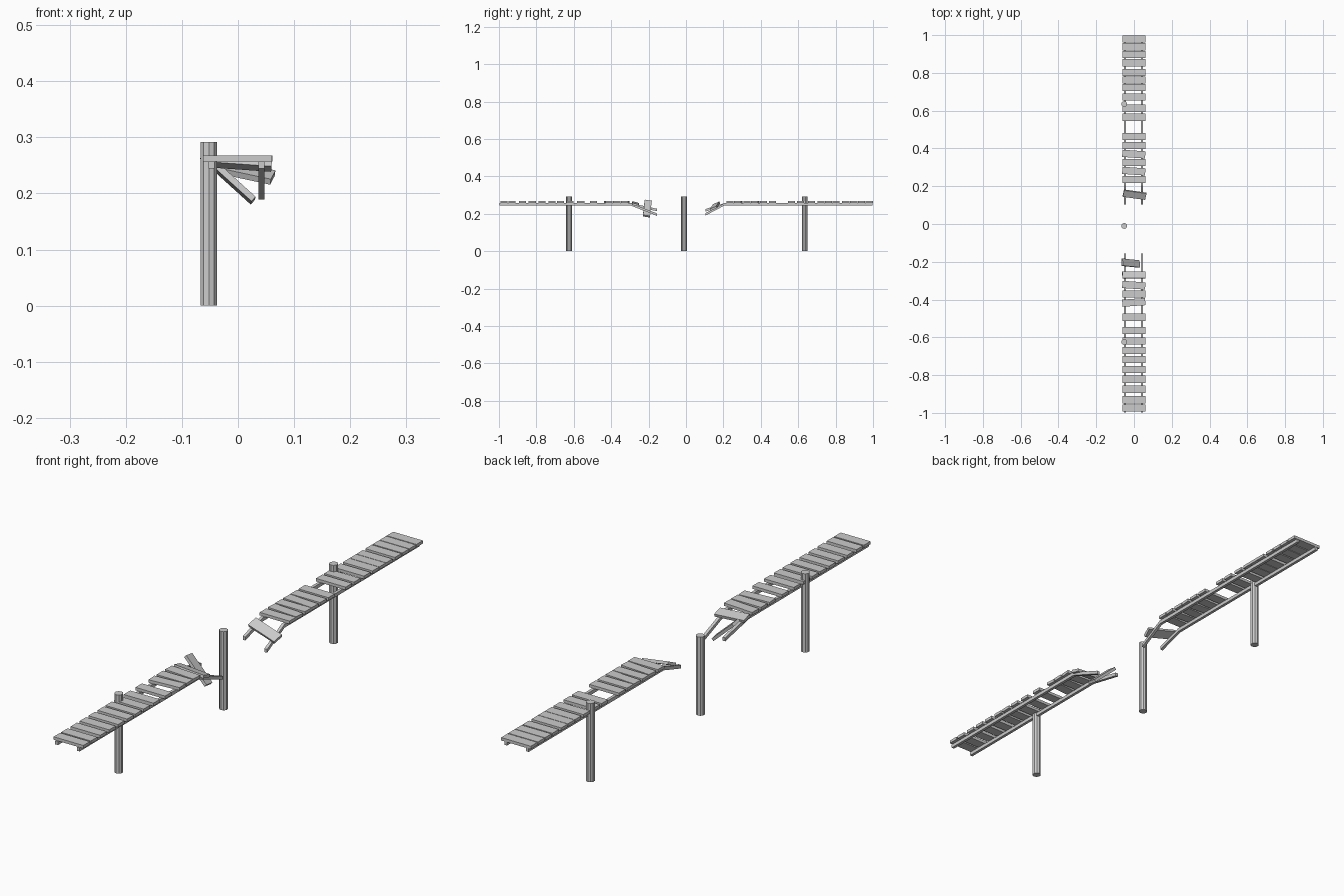
import bpy, bmesh
from math import radians
from mathutils import Matrix, Euler

if "Cube" in bpy.data.objects:
    bpy.data.objects.remove(bpy.data.objects["Cube"])

TOP, BOT = 0.257, 0.244      # rail top and bottom heights


def finish(bm, name):
    bmesh.ops.recalc_face_normals(bm, faces=bm.faces)
    me = bpy.data.meshes.new(name)
    bm.to_mesh(me)
    bm.free()
    ob = bpy.data.objects.new(name, me)
    bpy.context.collection.objects.link(ob)
    return ob


def plank(name, y, width=0.038, x=-0.001, z=0.2625, pitch=0, roll=0, yaw=0):
    bm = bmesh.new()
    bmesh.ops.create_cube(bm, size=1, matrix=Matrix.Diagonal((0.122, width, 0.011, 1)))
    ob = finish(bm, name)
    ob.location = (x, y, z)
    ob.rotation_euler = Euler((radians(pitch), radians(roll), radians(yaw)))


def rail(name, x, y_out, y_bend, y_end, drop, w=0.011):
    # side profile: flat run, then a broken end that sags
    prof = [(y_out, TOP), (y_bend, TOP), (y_end, TOP - drop),
            (y_end, BOT - drop), (y_bend, BOT), (y_out, BOT)]
    bm = bmesh.new()
    a = [bm.verts.new((x - w / 2, y, z)) for y, z in prof]
    b = [bm.verts.new((x + w / 2, y, z)) for y, z in prof]
    for i in range(5):
        bm.faces.new((a[i], a[i + 1], b[i + 1], b[i]))
    bm.faces.new((a[5], a[0], b[0], b[5]))
    for s in (a, b):
        bm.faces.new((s[0], s[1], s[4], s[5]))
        bm.faces.new((s[1], s[2], s[3], s[4]))
    finish(bm, name)


# posts along the left side
for i, y in enumerate((-0.625, -0.01, 0.635)):
    bm = bmesh.new()
    bmesh.ops.create_cone(bm, cap_ends=True, segments=10, radius1=0.0155,
                          radius2=0.0155, depth=0.292,
                          matrix=Matrix.Translation((-0.052, y, 0.146)))
    finish(bm, f"post_{i + 1}")

# two pairs of support rails, right-hand ends sag further
for side, x, d_front, d_back in (("left", -0.047, 0.030, 0.032), ("right", 0.042, 0.055, 0.054)):
    rail(f"front_rail_{side}", x, -0.997, -0.295, -0.155, d_front)
    rail(f"back_rail_{side}", x, 0.998, 0.205, 0.103, d_back)

# level planks: position and small yaw of the loose ones
front = [(-0.324, -4), (-0.37, 0), (-0.415, 4), (-0.494, 0), (-0.563, 0), (-0.62, 0),
         (-0.67, 0), (-0.717, 0), (-0.77, 0), (-0.822, 0), (-0.875, 0), (-0.93, 0), (-0.974, 0)]
back = [(0.98, 0), (0.938, 0), (0.897, 0), (0.854, 0), (0.802, 0), (0.762, 0), (0.722, 0),
        (0.672, 0), (0.613, 0), (0.565, 0), (0.463, 0), (0.415, 0), (0.37, -4), (0.326, 0),
        (0.28, -4), (0.235, 0)]
for i, (y, yaw) in enumerate(front + back):
    plank(f"plank_{i + 1}", y, yaw=yaw)

# loose planks on the broken ends
plank("sagging_plank", -0.27, z=0.253, pitch=-15, roll=4)
plank("hanging_plank", -0.207, x=-0.018, z=0.228, pitch=-12, roll=42, yaw=-6)
plank("tilted_plank", 0.155, x=0.003, z=0.241, pitch=25, roll=12, yaw=-8)
